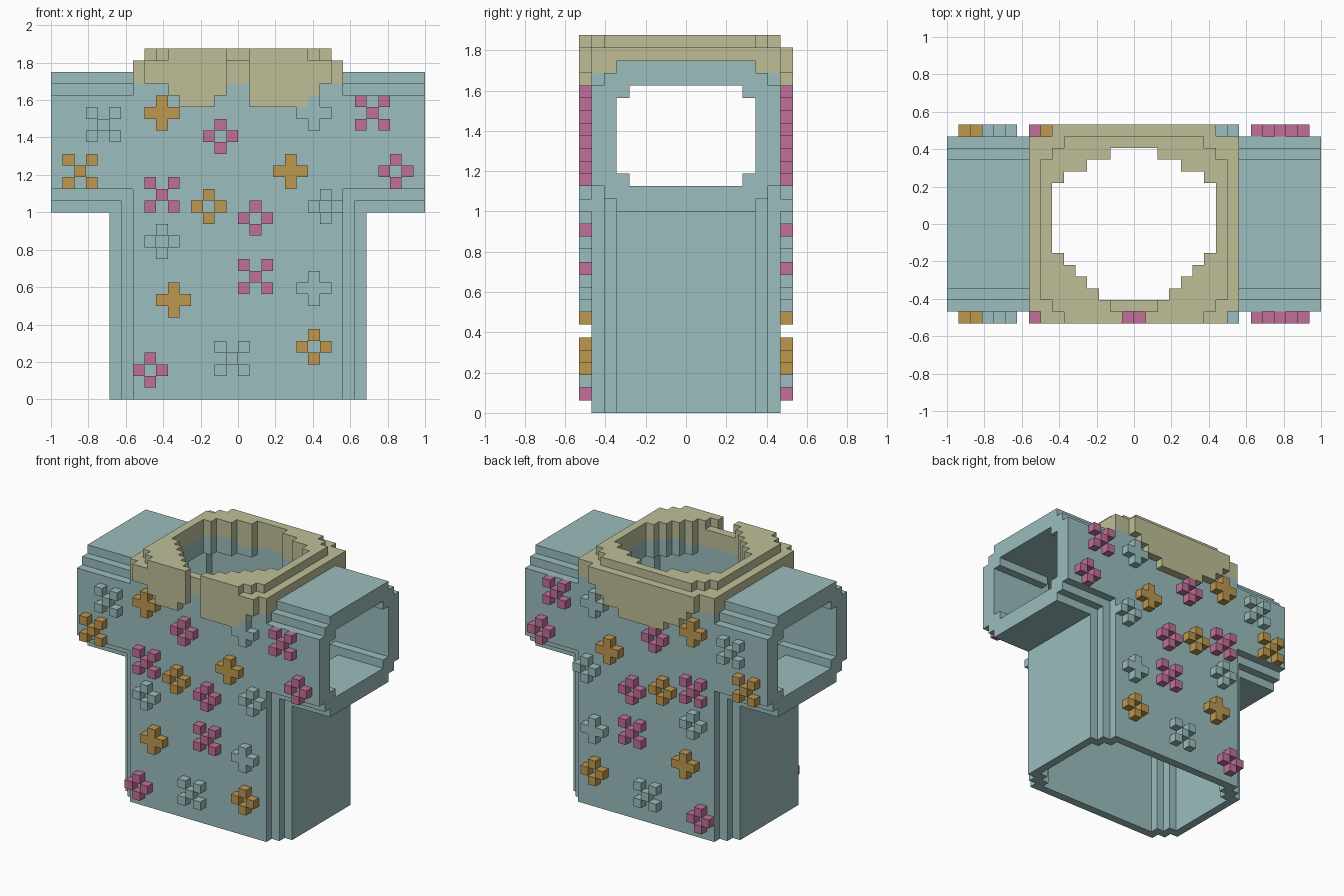
import bpy, bmesh, math
from mathutils import Vector

cube = bpy.data.objects.get("Cube")
if cube:
    bpy.data.objects.remove(cube)

U = 1 / 16          # edge of one block
DEPTH = 17          # blocks from front to back, flowers included


def material(name, rgb):
    m = bpy.data.materials.new(name)
    m.use_nodes = True
    m.diffuse_color = (*rgb, 1)
    m.node_tree.nodes["Principled BSDF"].inputs["Base Color"].default_value = (*rgb, 1)
    return m


TEAL = material("teal cloth", (0.33, 0.51, 0.51))
TAN = material("tan collar", (0.52, 0.52, 0.314))
PINK = material("pink petals", (0.527, 0.162, 0.314))
ORANGE = material("orange petals", (0.515, 0.314, 0.08))


def box(x, y, z):
    """Blocks between the (low, high) limits on each axis."""
    return {(i, j, k) for i in range(*x) for j in range(*y) for k in range(*z)}


def mid(half, y, z):
    """Box centred on x = 0."""
    return box((-half, half), y, z)


# Each side of a block: outward step and the four corners, counter-clockwise
SIDES = []
for axis in range(3):
    a, b = (axis + 1) % 3, (axis + 2) % 3
    for s in (0, 1):
        step = [0, 0, 0]
        step[axis] = 2 * s - 1
        ring = []
        for p, q in ((0, 0), (1, 0), (1, 1), (0, 1)):
            c = [0, 0, 0]
            c[axis], c[a], c[b] = s, p, q
            ring.append(c)
        SIDES.append((step, ring if s else ring[::-1]))


def build(name, cells, mat):
    """Skin the outside of a set of blocks and merge the coplanar faces."""
    bm = bmesh.new()
    verts = {}
    for cell in cells:
        for step, ring in SIDES:
            if tuple(c + d for c, d in zip(cell, step)) in cells:
                continue
            face = []
            for corner in ring:
                key = tuple(c + d for c, d in zip(cell, corner))
                if key not in verts:
                    x, y, z = key
                    verts[key] = bm.verts.new(Vector((x, y - DEPTH / 2, z)) * U)
                face.append(verts[key])
            bm.faces.new(face)
    bmesh.ops.dissolve_limit(bm, angle_limit=math.radians(1),
                             verts=bm.verts[:], edges=bm.edges[:])
    me = bpy.data.meshes.new(name)
    bm.to_mesh(me)
    bm.free()
    me.materials.append(mat)
    ob = bpy.data.objects.new(name, me)
    bpy.context.collection.objects.link(ob)


# Neck opening: half width for each row from front to back
neck = set()
for row, half in enumerate((3, 4, 5, 6, 7, 7, 7, 7, 7, 7, 6, 4, 2)):
    neck |= mid(half, (row + 2, row + 3), (18, 30))

# Shirt: torso and sleeves with stepped corners, then hollowed out
shirt = mid(9, (1, 16), (0, 27))
hollow = set()
for n in range(3):
    shirt |= mid(9 + n, (1 + n, 16 - n), (0, 18))
    shirt |= mid(16, (1 + n, 16 - n), (18 - n, 26 + n))
    hollow |= mid(8 + n, (2 + n, 15 - n), (0, 26))
hollow |= mid(16, (3, 14), (19, 25)) | mid(16, (4, 13), (18, 26))
build("shirt_body", shirt - hollow - neck, TEAL)

# Collar: ring, stepped upper rim, front flaps and back drape
collar = mid(9, (1, 16), (27, 29)) | mid(8, (0, 1), (27, 29)) | mid(7, (16, 17), (27, 29))
for n in range(3):
    collar |= mid(6 + n, (n, 16 - n), (29, 30))
collar |= box((-6, -1), (0, 1), (26, 27)) | box((-5, -2), (0, 1), (25, 26))
collar |= box((1, 7), (0, 1), (26, 27)) | box((1, 6), (0, 1), (25, 26))
for z, half in ((26, 6), (25, 5), (24, 3)):
    collar |= mid(half, (16, 17), (z, z + 1))
collar -= mid(1, (0, 1), (25, 30)) | mid(2, (1, 2), (29, 30)) | neck
build("collar", collar, TAN)

# Flowers: the same pattern stands out from the front and the back
ARMS = {(1, 0), (0, 1), (2, 1), (1, 2)}
CORNERS = {(0, 0), (2, 0), (0, 2), (2, 2)}
SHAPES = {"plus": ARMS | {(1, 1)}, "ring": ARMS, "cross": CORNERS | {(1, 1)}}
FLOWERS = [
    (TEAL, "cross", -13, 22), (ORANGE, "plus", -8, 23), (PINK, "ring", -3, 21),
    (TEAL, "plus", 5, 23), (PINK, "cross", 10, 23), (ORANGE, "cross", -15, 18),
    (PINK, "ring", 12, 18), (PINK, "cross", -8, 16), (ORANGE, "ring", -4, 15),
    (ORANGE, "plus", 3, 18), (PINK, "ring", 0, 14), (TEAL, "ring", 6, 15),
    (TEAL, "ring", -8, 12), (PINK, "cross", 0, 9), (TEAL, "plus", 5, 8),
    (ORANGE, "plus", -7, 7), (TEAL, "cross", -2, 2), (ORANGE, "ring", 5, 3),
    (PINK, "ring", -9, 1),
]
for n, (mat, shape, x, z) in enumerate(FLOWERS, 1):
    for side, y in (("front", 0), ("back", DEPTH - 1)):
        build(f"{side}_flower_{n}", {(x + i, y, z + k) for i, k in SHAPES[shape]}, mat)
